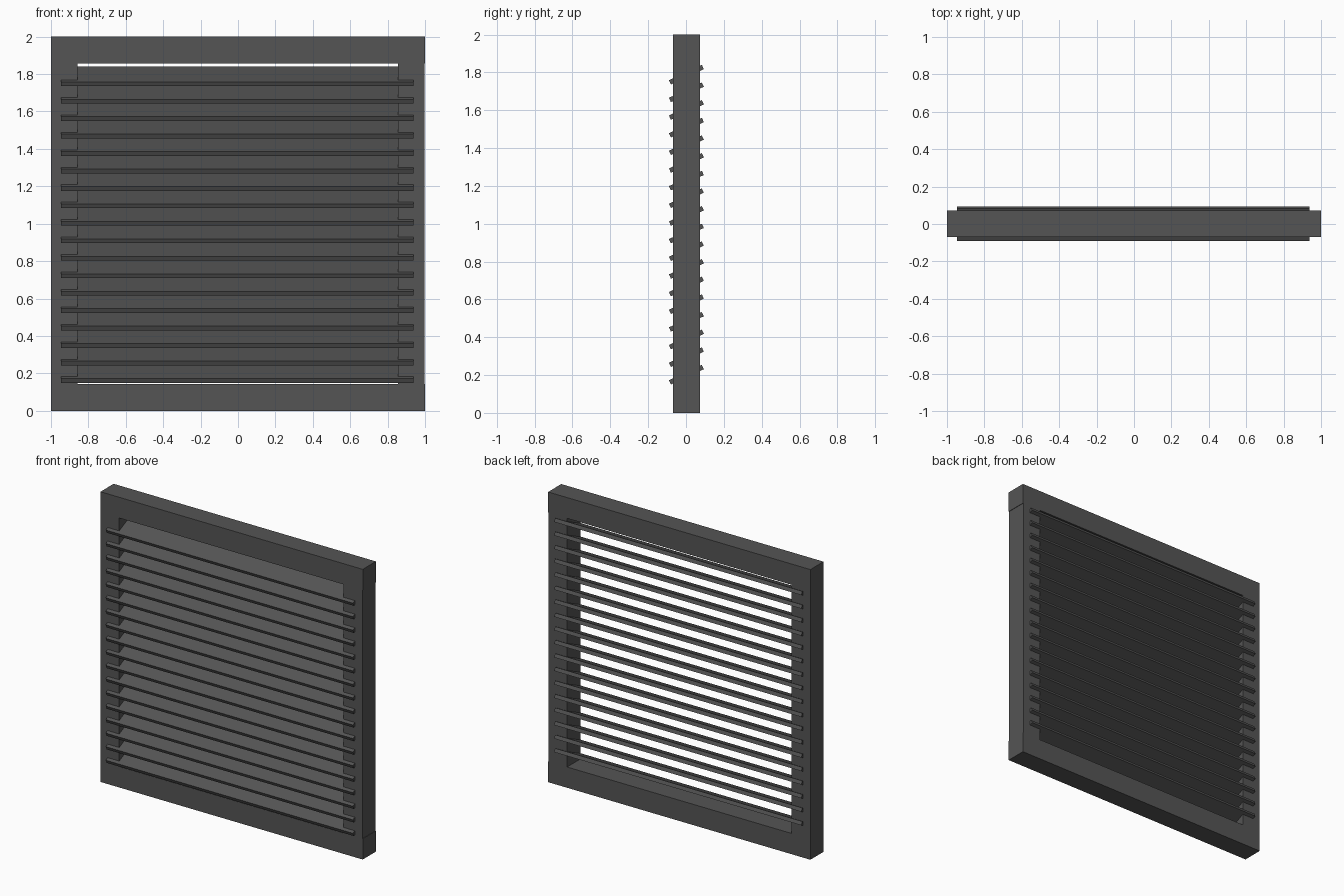
import bpy
import math

if "Cube" in bpy.data.objects:
    bpy.data.objects.remove(bpy.data.objects["Cube"])

mat = bpy.data.materials.new("dark_grey")
mat.diffuse_color = (0.09, 0.09, 0.09, 1)
mat.use_nodes = True
mat.node_tree.nodes["Principled BSDF"].inputs["Base Color"].default_value = mat.diffuse_color


def box(name, size, centre, tilt=0.0):
    bpy.ops.mesh.primitive_cube_add(size=1, location=centre, rotation=(tilt, 0, 0))
    ob = bpy.context.object
    ob.name = name
    ob.scale = size
    ob.data.materials.append(mat)
    return ob


DEPTH = 0.143   # frame thickness in y
RAIL = 0.143    # frame member width
Y = 0.002

# Frame: full-width rails with the stiles fitted between them
box("bottom_rail", (2, DEPTH, RAIL), (0, Y, RAIL / 2))
box("top_rail", (2, DEPTH, RAIL), (0, Y, 2 - RAIL / 2))
for name, inner, outer in (("left_stile", -0.857, -1.0), ("right_stile", 0.855, 0.997)):
    box(name, (abs(outer - inner), DEPTH, 2 - 2 * RAIL), ((inner + outer) / 2, Y, 1))

# Tilted slats, rising to the back and let through the stiles
COUNT = 18
FIRST, LAST = 0.2015, 1.788
for i in range(COUNT):
    z = FIRST + (LAST - FIRST) * i / (COUNT - 1)
    box(f"slat_{i + 1:02d}", (1.885, 0.192, 0.025), (-0.003, Y, z), math.radians(25))
